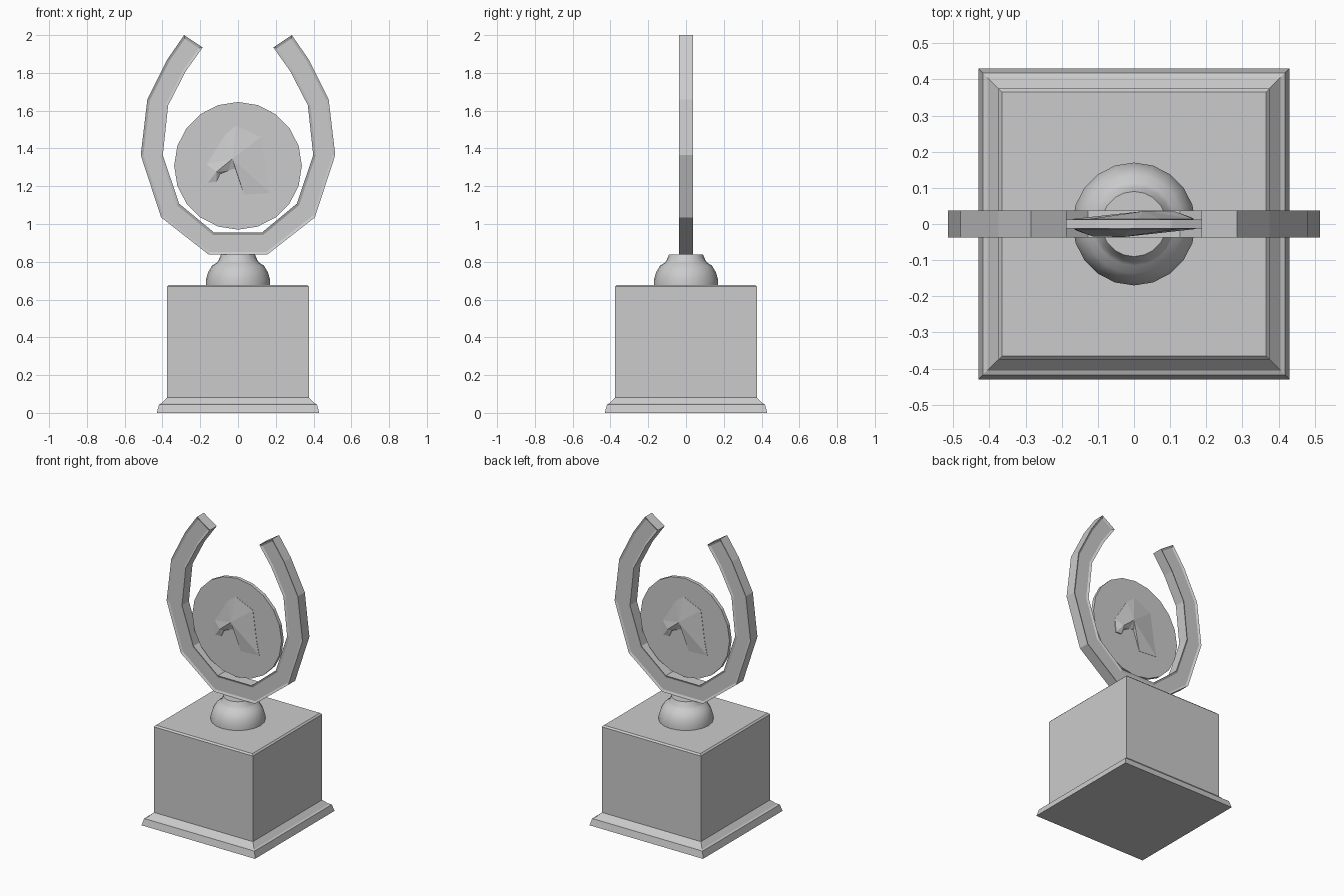
import bpy, bmesh, math
from mathutils import Matrix

if "Cube" in bpy.data.objects:
    bpy.data.objects.remove(bpy.data.objects["Cube"])


def finish(name, bm):
    bmesh.ops.recalc_face_normals(bm, faces=bm.faces)
    me = bpy.data.meshes.new(name)
    bm.to_mesh(me)
    bm.free()
    ob = bpy.data.objects.new(name, me)
    bpy.context.collection.objects.link(ob)
    return ob


def lathe(name, profile, sides, turn=0.0, scale=1.0, matrix=None):
    """Stack of regular rings from (radius, height) pairs, capped at both ends."""
    bm = bmesh.new()
    rings = []
    for r, z in profile:
        angles = [turn + 2 * math.pi * i / sides for i in range(sides)]
        rings.append([bm.verts.new((r * scale * math.cos(a), r * scale * math.sin(a), z))
                      for a in angles])
    for a, b in zip(rings, rings[1:]):
        for i in range(sides):
            j = (i + 1) % sides
            bm.faces.new((a[i], a[j], b[j], b[i]))
    bm.faces.new(rings[0][::-1])
    bm.faces.new(rings[-1])
    if matrix:
        bm.transform(matrix)
    return finish(name, bm)


# Square plinth with stepped foot moulding
lathe("plinth", [(0.43, 0), (0.418, 0.045), (0.405, 0.05), (0.375, 0.082),
                 (0.375, 0.668), (0.365, 0.678)], 4, math.pi / 4, math.sqrt(2))

# Domed pedestal
dome = lathe("dome_pedestal", [(0.17, 0.67), (0.17, 0.705), (0.158, 0.745), (0.137, 0.78),
                               (0.115, 0.793), (0.103, 0.808), (0.09, 0.838)], 20)
bpy.context.view_layer.objects.active = dome
dome.select_set(True)
bpy.ops.object.shade_smooth_by_angle(angle=math.radians(30))
dome.select_set(False)

# Open ring, mirrored cross pairs from the bottom to the tip
OUTER = [(0.155, 0.838), (0.407, 1.035), (0.515, 1.365), (0.48, 1.66), (0.375, 1.87), (0.285, 2.0)]
INNER = [(0.127, 0.955), (0.312, 1.108), (0.398, 1.365), (0.37, 1.628), (0.277, 1.808), (0.187, 1.935)]
T = 0.037
sections = [((-o[0], o[1]), (-i[0], i[1])) for o, i in zip(OUTER, INNER)][::-1]
sections += list(zip(OUTER, INNER))
bm = bmesh.new()
loops = [[bm.verts.new((p[0], y, p[1])) for p, y in ((o, -T), (i, -T), (i, T), (o, T))]
         for o, i in sections]
front, back = [], []
for a, b in zip(loops, loops[1:]):
    quads = [bm.faces.new((a[k], a[(k + 1) % 4], b[(k + 1) % 4], b[k])) for k in range(4)]
    front.append(quads[0])
    back.append(quads[2])
bm.faces.new(loops[0])
bm.faces.new(loops[-1][::-1])
bmesh.ops.recalc_face_normals(bm, faces=bm.faces)
for side in (front, back):
    bmesh.ops.inset_region(bm, faces=side, thickness=0.014, depth=-0.007, use_even_offset=True)
finish("open_ring", bm)

# Medal disc
CZ = 1.308
lathe("medal_disc", [(0.338, -0.012), (0.338, 0.012)], 20,
      matrix=Matrix.Translation((0, 0, CZ)) @ Matrix.Rotation(math.pi / 2, 4, 'X'))

# Faceted horse head relief: (x, z, height above disc), fanned from the cheek
HEAD = [(-0.16, 1.22, 0.006), (-0.115, 1.222, 0.006), (-0.095, 1.265, 0.004), (-0.05, 1.283, 0.004),
        (-0.015, 1.295, 0.004), (0.032, 1.155, 0.002), (0.17, 1.165, 0.002), (0.15, 1.26, 0.002),
        (0.122, 1.46, 0.002), (-0.01, 1.52, 0.002), (-0.07, 1.47, 0.002), (-0.165, 1.315, 0.002)]
for name, turn in (("front_horse_relief", 0), ("back_horse_relief", math.pi)):
    bm = bmesh.new()
    low = [bm.verts.new((x, -0.008, z)) for x, z, h in HEAD]
    rim = [bm.verts.new((x, -0.012 - h, z)) for x, z, h in HEAD]
    cheek = bm.verts.new((-0.03, -0.036, 1.345))
    nose = bm.verts.new((-0.115, -0.034, 1.275))
    n = len(HEAD)
    for i in range(n):
        j = (i + 1) % n
        bm.faces.new((low[i], low[j], rim[j], rim[i]))
        # muzzle faces meet at the nose ridge, the rest at the cheek
        tip = nose if i in (0, 1, 2, n - 1) else cheek
        bm.faces.new((rim[i], rim[j], tip))
    bm.faces.new((rim[3], cheek, nose))
    bm.faces.new((rim[n - 1], nose, cheek))
    bm.faces.new(low[::-1])
    bm.transform(Matrix.Rotation(turn, 4, 'Z'))
    finish(name, bm)
